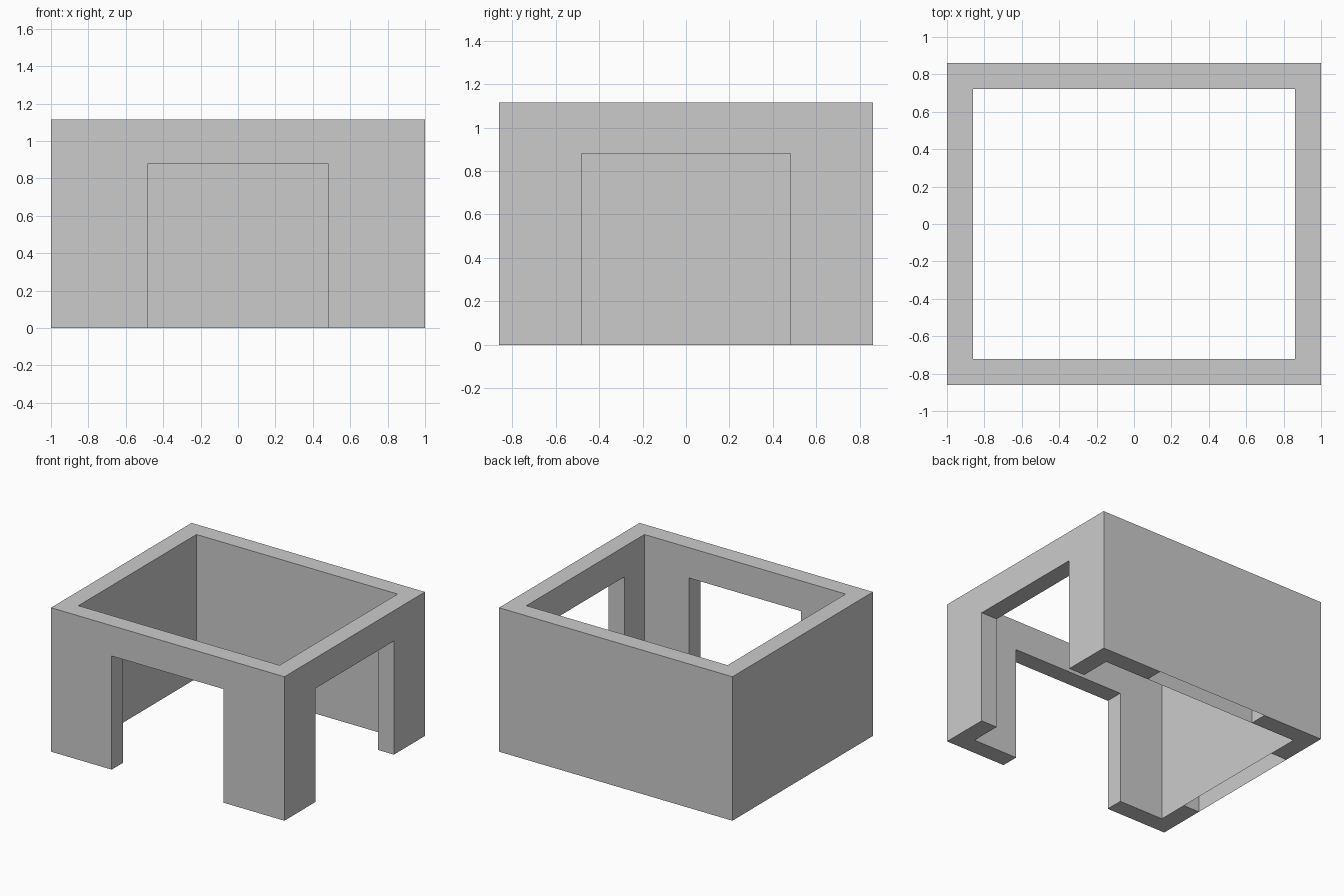
import bpy

if "Cube" in bpy.data.objects:
    bpy.data.objects.remove(bpy.data.objects["Cube"])

OUT_X, OUT_Y = 1.0, 0.86      # outer half sizes
IN_X, IN_Y = 0.862, 0.722     # inner half sizes
H = 1.115                     # wall height
OW, OT = 0.48, 0.88           # opening half width and top


def build_wall(name, c, s, outer, inner, is_open):
    """outer / inner = (half width, distance from centre); c, s turn the wall about z."""
    verts, faces = [], []

    def face(points, flip=False):
        if flip:
            points = points[::-1]
        start = len(verts)
        for u, d, z in points:
            verts.append((c * u + s * d, s * u - c * d, z))
        faces.append(list(range(start, len(verts))))

    (wo, do), (wi, di) = outer, inner
    # outer and inner skins: arch outline when open, plain sheet when blind
    for w, d, flip in ((wo, do, False), (wi, di, True)):
        notch = [(-OW, 0), (-OW, OT), (OW, OT), (OW, 0)] if is_open else []
        outline = [(-w, 0)] + notch + [(w, 0), (w, H), (-w, H)]
        face([(u, d, z) for u, z in outline], flip)
    # top rim
    face([(-wo, do, H), (wo, do, H), (wi, di, H), (-wi, di, H)])
    # foot and jamb on each side of the opening
    for k in (-1, 1):
        face([(k * wo, do, 0), (k * OW, do, 0), (k * OW, di, 0), (k * wi, di, 0)], k < 0)
        face([(k * OW, do, 0), (k * OW, di, 0), (k * OW, di, OT), (k * OW, do, OT)], k > 0)
    # underside of the lintel
    face([(-OW, do, OT), (-OW, di, OT), (OW, di, OT), (OW, do, OT)])

    mesh = bpy.data.meshes.new(name)
    mesh.from_pydata(verts, [], faces)
    ob = bpy.data.objects.new(name, mesh)
    bpy.context.collection.objects.link(ob)
    # weld the shared corners
    weld = ob.modifiers.new("weld", 'WELD')
    weld.merge_threshold = 0.0001


long_side = ((OUT_X, OUT_Y), (IN_X, IN_Y))
short_side = ((OUT_Y, OUT_X), (IN_Y, IN_X))

# open walls at front and right; the other two hide a hollow open only at the bottom
build_wall("front_wall", 1, 0, *long_side, True)
build_wall("right_wall", 0, 1, *short_side, True)
build_wall("back_wall", -1, 0, *long_side, False)
build_wall("left_wall", 0, -1, *short_side, False)
